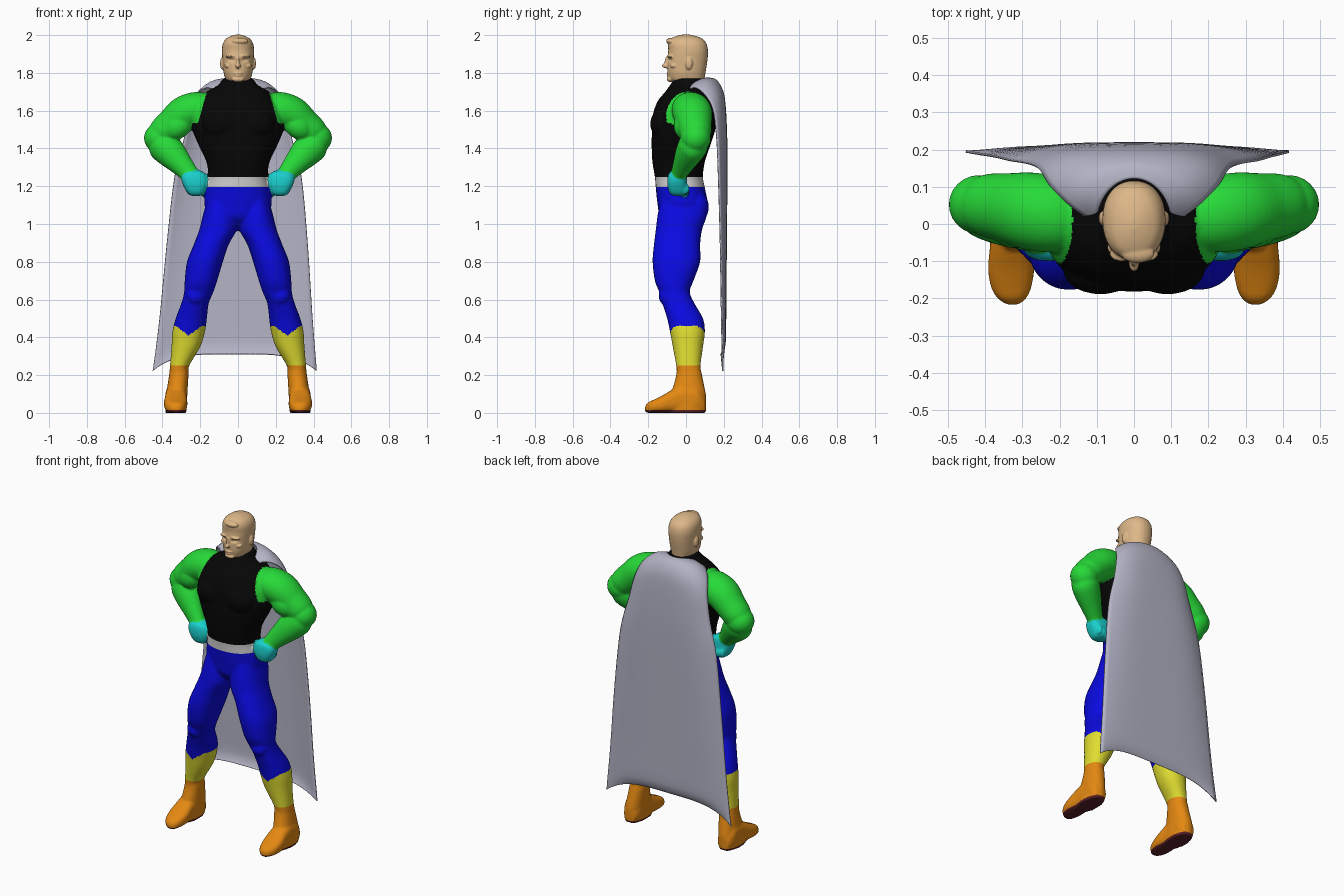
import bpy, bmesh, math
from mathutils import Vector, Matrix
from mathutils.bvhtree import BVHTree

if "Cube" in bpy.data.objects:
    bpy.data.objects.remove(bpy.data.objects["Cube"])

COLOURS = {"skin": (.73, .48, .25), "black_top": (.002, .002, .002), "green_sleeves": (.02, .70, .04),
           "cyan_gloves": (.01, .63, .61), "white_belt": (.66, .66, .66), "blue_tights": (.003, .003, .75),
           "yellow_socks": (.75, .73, .03), "orange_boots": (.78, .25, .006), "dark_soles": (.10, .015, .02),
           "grey_cape": (.45, .45, .56)}
MATS = {}
for n, c in COLOURS.items():
    MATS[n] = bpy.data.materials.new(n)
    MATS[n].diffuse_color = (*c, 1)


def spline(rows, steps=5):
    """Smooth resampling of a list of tuples."""
    out = []
    for i in range(len(rows) - 1):
        a, b, c, d = (rows[max(0, min(len(rows) - 1, i + k))] for k in (-1, 0, 1, 2))
        for s in range(steps):
            t = s / steps
            out.append([.5 * (2*q + (r-p)*t + (2*p-5*q+4*r-s2)*t*t + (3*q-p-3*r+s2)*t**3)
                        for p, q, r, s2 in zip(a, b, c, d)])
    return out + [list(rows[-1])]


def circle(n=2.2, count=32):
    f = lambda v: math.copysign(abs(v) ** (2 / n), v)
    return [(f(math.cos(2*math.pi*i/count)), f(math.sin(2*math.pi*i/count))) for i in range(count)]


def loft(bm, rings):
    vs = [[bm.verts.new(p) for p in r] for r in rings]
    n = len(vs[0])
    for a, b in zip(vs, vs[1:]):
        for i in range(n):
            bm.faces.new((a[i], a[(i+1) % n], b[(i+1) % n], b[i]))
    bm.faces.new(vs[0])
    bm.faces.new(vs[-1])


def stack(bm, rows, s=1, n=2.2):
    """Loft of level rings: z, x0, x1, y0, y1."""
    loft(bm, [[(s*((x0+x1)/2 + (x1-x0)/2*c), (y0+y1)/2 + (y1-y0)/2*d, z) for c, d in circle(n)]
              for z, x0, x1, y0, y1 in spline(rows)])


def tube(bm, rows, s=1):
    """Loft along a path: x, y, z, depth radius, in-plane radius."""
    rows = spline(rows)
    rings = []
    for i, r in enumerate(rows):
        t = (Vector(rows[min(i+1, len(rows)-1)][:3]) - Vector(rows[max(i-1, 0)][:3])).normalized()
        b = t.cross(Vector((0, 1, 0))).normalized()
        y = b.cross(t)
        pts = [Vector(r[:3]) + b*r[4]*c + y*r[3]*d for c, d in circle(2)]
        rings.append([(s*p.x, p.y, p.z) for p in pts])
    loft(bm, rings)


def ball(bm, c, r, rot=0):
    m = Matrix.Translation(c) @ Matrix.Rotation(rot, 4, 'Y') @ Matrix.Diagonal((*r, 1))
    bmesh.ops.create_uvsphere(bm, u_segments=24, v_segments=16, radius=1, matrix=m)


def fuse(name, parts, voxel, smooth):
    """Merge overlapping parts into one smooth skin."""
    all_bm = bmesh.new()
    for p in parts:
        bmesh.ops.recalc_face_normals(p, faces=p.faces[:])
        tmp = bpy.data.meshes.new("tmp")
        p.to_mesh(tmp)
        all_bm.from_mesh(tmp)
        bpy.data.meshes.remove(tmp)
    me = bpy.data.meshes.new(name)
    all_bm.to_mesh(me)
    ob = bpy.data.objects.new(name, me)
    bpy.context.collection.objects.link(ob)
    bpy.context.view_layer.objects.active = ob
    m = ob.modifiers.new("remesh", 'REMESH')
    m.mode, m.voxel_size = 'VOXEL', voxel
    k = ob.modifiers.new("smooth", 'SMOOTH')
    k.factor, k.iterations = .5, smooth
    for mod in ("remesh", "smooth"):
        bpy.ops.object.modifier_apply(modifier=mod)
    ob.data.polygons.foreach_set("use_smooth", [True] * len(ob.data.polygons))
    return ob


torso, legs, arms, hands, head = (bmesh.new() for _ in range(5))

# torso, hips and neck
stack(torso, [(z, -w, w, a, b) for z, w, a, b in (
    (.965, .06, -.07, .05), (1.03, .14, -.135, .09), (1.10, .178, -.15, .115), (1.19, .168, -.16, .10),
    (1.25, .157, -.165, .09), (1.33, .168, -.178, .10), (1.42, .21, -.182, .13), (1.50, .24, -.18, .155),
    (1.58, .235, -.175, .16), (1.65, .205, -.15, .15), (1.70, .165, -.11, .13), (1.735, .105, -.085, .115),
    (1.77, .08, -.06, .105))])

for s in (1, -1):
    ball(torso, (s*.09, -.125, 1.53), (.10, .064, .08))          # chest muscle
    ball(torso, (s*.08, .055, 1.09), (.08, .066, .085))          # seat
    # leg
    stack(legs, [(1.14, .03, .16, -.13, .09), (1.05, .01, .185, -.15, .11), (.97, .008, .205, -.16, .085),
                 (.89, .05, .235, -.17, .075), (.80, .08, .27, -.177, .075), (.70, .11, .282, -.165, .04),
                 (.64, .13, .285, -.142, .02), (.58, .155, .30, -.125, .045), (.50, .165, .33, -.10, .09),
                 (.43, .175, .347, -.085, .10), (.35, .20, .352, -.07, .09), (.25, .258, .36, -.052, .077),
                 (.20, .262, .365, -.052, .085), (.10, .268, .38, -.08, .105), (.05, .27, .385, -.10, .107),
                 (0, .272, .385, -.10, .105)], s)
    ball(legs, (s*.225, -.105, .62), (.05, .04, .05))            # knee
    # foot
    loft(legs, [[(s*(x + w*c), y, h/2*(1+d)) for c, d in circle(2.7)] for y, x, w, h in spline([
        (.10, .328, .035, .08), (.06, .328, .055, .14), (0, .328, .057, .15), (-.06, .329, .058, .13),
        (-.12, .33, .062, .095), (-.17, .33, .054, .07), (-.20, .328, .038, .055), (-.217, .326, .015, .035)])])
    # upper arm, elbow and forearm
    tube(arms, [(.13, .03, 1.61, .07, .06), (.20, .025, 1.61, .10, .09), (.28, .035, 1.585, .104, .095),
                (.345, .045, 1.53, .092, .087), (.40, .05, 1.48, .083, .08), (.43, .05, 1.45, .06, .06)], s)
    ball(arms, (s*.415, .052, 1.455), (.083, .08, .08))
    ball(arms, (s*.315, -.005, 1.52), (.085, .06, .065), s*math.radians(40))
    tube(arms, [(.435, .052, 1.45, .065, .06), (.40, .04, 1.42, .078, .084), (.355, .015, 1.375, .072, .08),
                (.30, -.015, 1.315, .055, .062), (.255, -.038, 1.265, .042, .048), (.235, -.045, 1.24, .04, .04)], s)
    # fist on the hip
    stack(hands, [(1.148, .205, .24, -.06, -.02), (1.16, .18, .265, -.085, .0), (1.20, .163, .288, -.098, .005),
                  (1.24, .16, .30, -.098, .005), (1.27, .175, .285, -.09, .0), (1.287, .21, .25, -.06, -.02)], s, 2.8)
    for i in range(4):
        ball(hands, (s*(.185+.024*i), -.005, 1.175+.004*i), (.013, .024, .03))

# head
stack(head, [(z, -w, w, a, b) for z, w, a, b in (
    (1.725, .055, -.03, .09), (1.75, .060, -.06, .095), (1.765, .066, -.086, .098), (1.80, .076, -.096, .103),
    (1.84, .080, -.098, .11), (1.88, .083, -.098, .115), (1.92, .085, -.094, .116), (1.955, .08, -.096, .108),
    (1.98, .064, -.083, .088), (1.995, .038, -.05, .052), (2.003, .01, -.015, .015))])
ball(head, (0, -.104, 1.838), (.014, .024, .014))                # nose tip
ball(head, (0, -.098, 1.858), (.010, .016, .030))                # nose bridge
ball(head, (0, -.090, 1.798), (.026, .014, .006))                # upper lip
ball(head, (0, -.089, 1.786), (.022, .013, .006))                # lower lip
ball(head, (0, -.083, 1.766), (.032, .018, .015))                # chin
ball(head, (.01, -.078, 1.968), (.045, .027, .018))              # hair tuft
for s in (1, -1):
    ball(head, (s*.034, -.080, 1.889), (.032, .021, .008), s*.12)  # brow
    ball(head, (s*.084, .015, 1.85), (.011, .020, .032))         # ear
    ball(head, (s*.05, -.062, 1.838), (.022, .022, .014))        # cheekbone

ob = fuse("head", [head], .004, 2)
for v in ob.data.vertices:                                       # eye sockets
    if v.co.y < -.03:
        d = ((abs(v.co.x) - .034) / .018) ** 2 + ((v.co.z - 1.868) / .009) ** 2
        v.co.y += .011 * math.exp(-d)
ob.data.materials.append(MATS["skin"])

# body skin, coloured by source part and height, then split into garments
sources = (torso, legs, arms, hands)
body = fuse("body", sources, .0075, 4)
trees = [BVHTree.FromBMesh(b) for b in sources]
names = ["black_top", "green_sleeves", "cyan_gloves", "white_belt", "blue_tights",
         "yellow_socks", "orange_boots", "dark_soles"]
for n in names:
    body.data.materials.append(MATS[n])
bm = bmesh.new()
bm.from_mesh(body.data)
for z in (1.25, 1.195, .25, .014):
    bmesh.ops.bisect_plane(bm, geom=bm.verts[:] + bm.edges[:] + bm.faces[:], dist=.0005,
                           plane_co=(0, 0, z), plane_no=(0, 0, 1))


def garment(p):
    x, z = abs(p.x), p.z
    dist = [t.find_nearest(p)[3] for t in trees]
    part = dist.index(min(dist))
    if part == 3:
        return "cyan_gloves"
    if z > 1.53 and part in (0, 2):
        return "green_sleeves" if x > .165 + .28*(1.70 - z) else "black_top"
    if part == 2:
        return "green_sleeves"
    if z > 1.25:
        return "black_top"
    if z > 1.195:
        return "white_belt"
    if z > .46 - .05*max(0, 1 - abs(x - .26)/.07):
        return "blue_tights"
    return "yellow_socks" if z > .25 else "orange_boots" if z > .014 else "dark_soles"


for f in bm.faces:
    f.material_index = names.index(garment(f.calc_center_median()))
bm.to_mesh(body.data)
bpy.ops.object.select_all(action='DESELECT')
body.select_set(True)
bpy.context.view_layer.objects.active = body
bpy.ops.object.mode_set(mode='EDIT')
bpy.ops.mesh.select_all(action='SELECT')
bpy.ops.mesh.separate(type='MATERIAL')
bpy.ops.object.mode_set(mode='OBJECT')
for o in bpy.context.selected_objects:
    if o.type == 'MESH' and len(o.data.polygons):
        o.name = o.data.materials[o.data.polygons[0].material_index].name.split("_")[1]

# cape: centre z, edge z, half width, centre y, edge y, roundness, x shift
rows = spline([(1.772, 1.70, .10, .122, .0, 1, 0), (1.76, 1.722, .165, .16, .045, .9, 0),
               (1.705, 1.685, .222, .193, .10, .6, 0), (1.62, 1.60, .252, .207, .145, .35, 0),
               (1.45, 1.45, .285, .215, .163, .1, 0), (1.25, 1.25, .335, .216, .172, 0, 0),
               (.90, .90, .372, .213, .182, 0, -.004), (.55, .52, .403, .210, .188, 0, -.01),
               (.39, .33, .422, .208, .192, 0, -.014), (.34, .26, .43, .200, .194, 0, -.016),
               (.312, .222, .434, .186, .195, 0, -.018)], 4)
COLS = 32
bm = bmesh.new()
grid = []
for zc, ze, w, yc, ye, k, dx in rows:
    line = []
    for i in range(COLS + 1):
        u = 2*i/COLS - 1
        a = u*math.pi/2
        line.append(bm.verts.new((dx + w*((1-k)*u + k*math.sin(a)),
                                  ye + (yc-ye)*((1-k)*(1-u**4) + k*math.cos(a)),
                                  ze + (zc-ze)*(1 - abs(u)**4))))
    grid.append(line)
for a, b in zip(grid, grid[1:]):
    for i in range(COLS):
        bm.faces.new((a[i], b[i], b[i+1], a[i+1])).smooth = True
bmesh.ops.recalc_face_normals(bm, faces=bm.faces[:])
me = bpy.data.meshes.new("cape")
bm.to_mesh(me)
me.materials.append(MATS["grey_cape"])
cape = bpy.data.objects.new("cape", me)
bpy.context.collection.objects.link(cape)
sol = cape.modifiers.new("thickness", 'SOLIDIFY')
sol.thickness, sol.offset = .007, 0

for m in bpy.data.materials:
    if m.users and not m.is_grease_pencil:
        m.use_nodes = True
        m.node_tree.nodes["Principled BSDF"].inputs["Base Color"].default_value = m.diffuse_color
